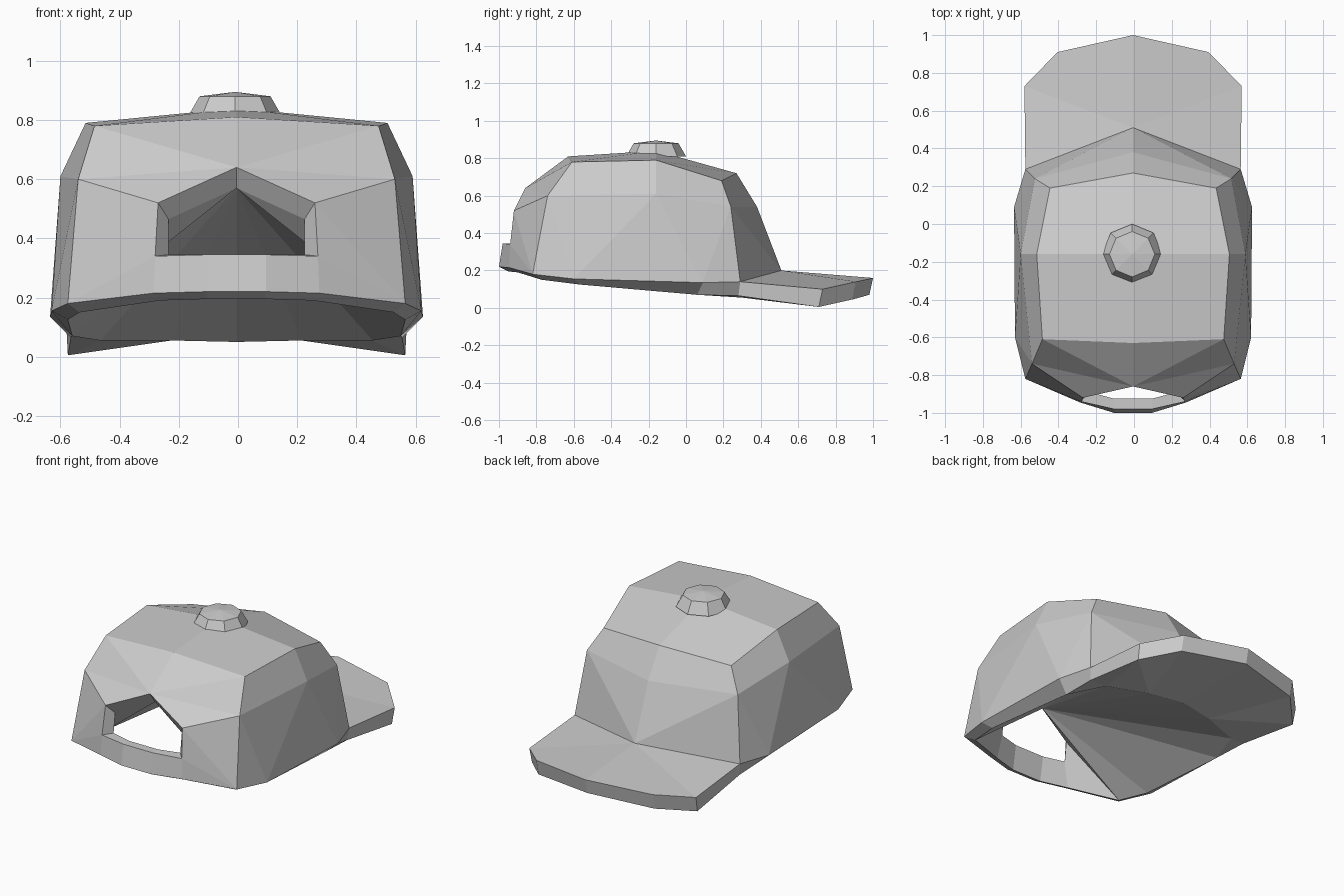
import bpy
import bmesh

default_cube = bpy.data.objects.get("Cube")
if default_cube:
    bpy.data.objects.remove(default_cube, do_unlink=True)

# One cloth colour for the whole cap
cloth = bpy.data.materials.new("grey_cloth")
cloth.use_nodes = True
colour = (.6, .6, .6, 1)
cloth.diffuse_color = colour
cloth.node_tree.nodes["Principled BSDF"].inputs["Base Color"].default_value = colour


def finish(name, bm, location):
    """Turn a bmesh into a flat-shaded object."""
    bmesh.ops.recalc_face_normals(bm, faces=bm.faces[:])
    mesh = bpy.data.meshes.new(name)
    bm.to_mesh(mesh)
    bm.free()
    mesh.materials.append(cloth)
    part = bpy.data.objects.new(name, mesh)
    part.location = location
    bpy.context.collection.objects.link(part)
    return part


def half_part(name, points, faces):
    """Build the left half of a part from named points and mirror it."""
    bm = bmesh.new()
    verts = {key: bm.verts.new(co) for key, co in points.items()}
    for face in faces:
        bm.faces.new([verts[key] for key in face.split()])
    part = finish(name, bm, (-.005, 0, 0))
    mirror = part.modifiers.new("mirror_sides", 'MIRROR')
    mirror.use_axis[0] = True
    mirror.use_clip = True
    mirror.merge_threshold = .001


# Seam where the brim meets the crown, shared by both parts
seam = dict(
    base_front=(0, .51, .2), base_corner=(.57, .29, .14), low_corner=(.56, .28, .065),
    rim_front=(0, .44, .05), rim_mid=(.22, .39, .055), rim_corner=(.46, .3, .055),
)

# Crown: top panel, middle ring, base ring, rear opening and strap
crown_points = dict(
    seam,
    top=(0, -.16, .84), top_front=(0, .27, .72), top_corner=(.44, .19, .68),
    top_side=(.51, -.16, .79), top_rear=(.48, -.61, .78), top_back=(0, -.63, .81),
    mid_front=(0, .38, .54), mid_corner=(.52, .24, .54),
    mid_side=(.595, -.16, .61), mid_rear=(.535, -.74, .6),
    base_side=(.63, .09, .135), base_hip=(.625, -.6, .155), base_rear=(.57, -.82, .18),
    hole_top=(0, -.86, .64), hole_up=(.265, -.92, .52), hole_low=(.275, -.94, .34),
    in_top=(0, -.81, .57), in_up=(.23, -.875, .465), in_low=(.23, -.89, .345),
    strap_end=(.28, -.945, .215), strap_mid=(.1, -1, .22), strap_back=(0, -1, .22),
    band_mid=(.1, -.98, .345), band_back=(0, -.98, .345),
    lining_mid=(.1, -.925, .345), lining_back=(0, -.925, .345),
    rim_back=(0, -.95, .195), rim_strap=(.1, -.95, .195), rim_end=(.26, -.9, .19),
    rim_rear=(.53, -.77, .15), rim_hip=(.57, -.57, .125), rim_side=(.555, .06, .07),
)
crown_faces = [
    # top and front panels
    "top_front top_corner top_side top",
    "top top_side top_rear top_back",
    "mid_front mid_corner top_corner top_front",
    "base_front mid_corner mid_front",
    "base_front base_corner mid_corner",
    # sides
    "top_corner mid_corner mid_side top_side",
    "top_side mid_side mid_rear top_rear",
    "base_corner base_side mid_corner",
    "base_side mid_side mid_corner",
    "base_side base_hip mid_side",
    "base_hip mid_rear mid_side",
    "base_hip base_rear mid_rear",
    # back around the opening
    "top_back top_rear hole_top",
    "top_rear mid_rear hole_top",
    "mid_rear hole_up hole_top",
    "mid_rear base_rear hole_up",
    "base_rear hole_low hole_up",
    "base_rear strap_end hole_low",
    "hole_up hole_low in_low in_up",
    "hole_top hole_up in_up in_top",
    # strap below the opening
    "strap_end strap_mid band_mid hole_low",
    "strap_mid strap_back band_back band_mid",
    "hole_low band_mid lining_mid in_low",
    "band_mid band_back lining_back lining_mid",
    "in_low lining_mid rim_strap rim_end",
    "lining_mid lining_back rim_back rim_strap",
    # bottom rim
    "strap_back strap_mid rim_strap rim_back",
    "strap_mid strap_end rim_end rim_strap",
    "strap_end base_rear rim_rear rim_end",
    "base_rear base_hip rim_hip rim_rear",
    "base_hip base_side rim_side rim_hip",
    "base_side base_corner low_corner rim_side",
    "rim_side low_corner rim_corner",
    "base_corner base_front rim_front rim_mid rim_corner low_corner",
    # lining beside the opening
    "in_top in_up rim_rear",
    "in_up in_low rim_rear",
    "in_low rim_end rim_rear",
]
# Lining: a fan from the top of the opening to the rim
rim_loop = "rim_rear rim_hip rim_side rim_corner rim_mid rim_front".split()
for start, end in zip(rim_loop, rim_loop[1:]):
    crown_faces.append(f"in_top {start} {end}")
half_part("crown", crown_points, crown_faces)

# Brim: thick plate drooping toward its outer corners
brim_points = dict(
    seam,
    tip=(0, 1, .16), curve=(.4, .91, .14), corner=(.575, .73, .1),
    under_tip=(0, .98, .07), under_curve=(.4, .89, .045), under_corner=(.57, .71, .005),
)
half_part("brim", brim_points, [
    "base_front base_corner corner",
    "base_front corner curve tip",
    "tip curve under_curve under_tip",
    "curve corner under_corner under_curve",
    "corner base_corner low_corner under_corner",
    "low_corner rim_corner under_corner",
    "rim_corner rim_mid under_corner",
    "rim_mid under_curve under_corner",
    "rim_mid rim_front under_tip under_curve",
])

# Button: low eight-sided cone with a shallow peak, sunk into the crown
button = bmesh.new()
bmesh.ops.create_cone(button, cap_ends=True, segments=8,
                      radius1=.16, radius2=.12, depth=.07)
lid = max(button.faces, key=lambda face: face.calc_center_median().z)
peak = bmesh.ops.poke(button, faces=[lid])["verts"][0]
peak.co.z += .015
finish("button", button, (-.01, -.16, .845))
